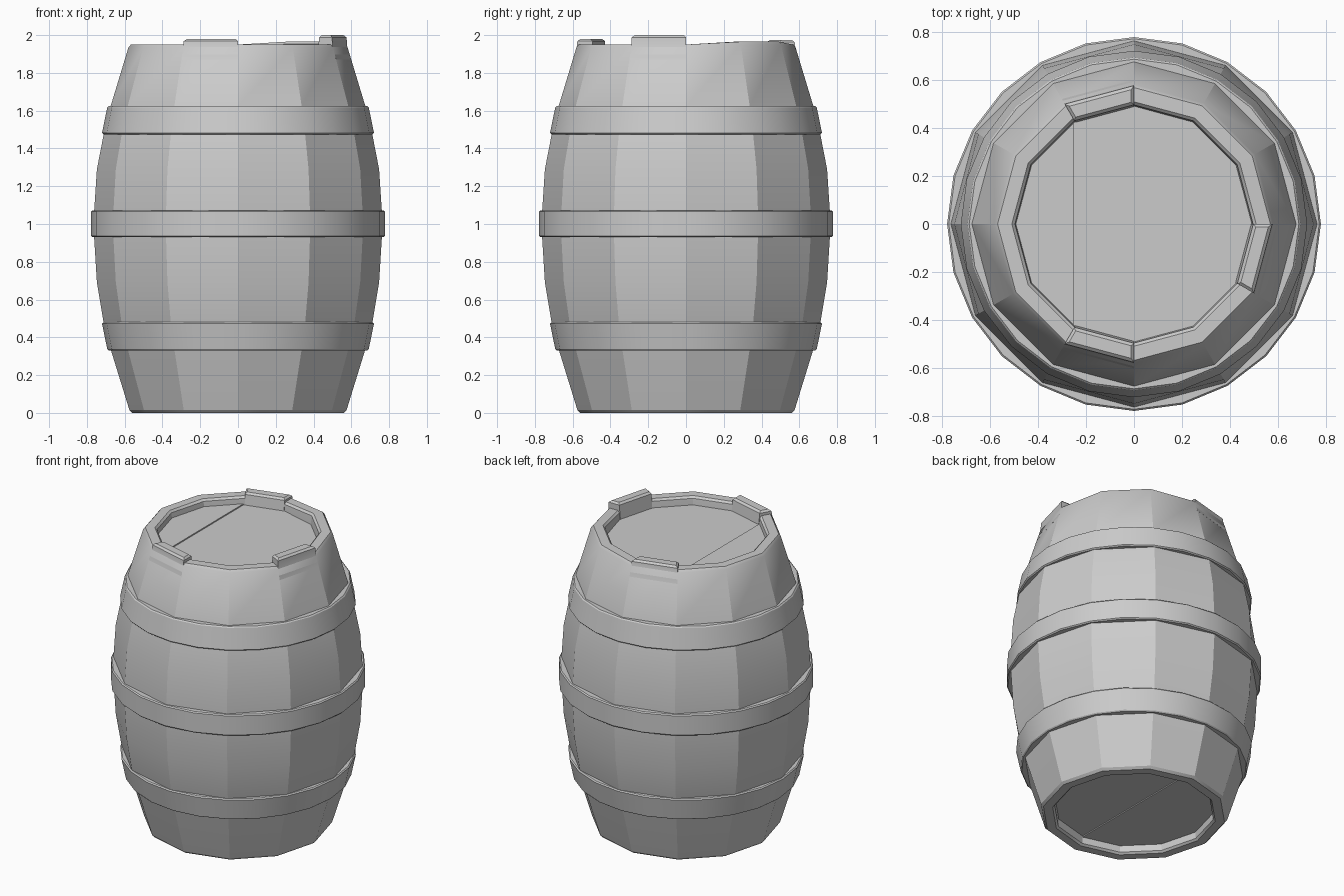
import bpy, bmesh, math
from math import sin, cos, radians, pi

if "Cube" in bpy.data.objects:
    bpy.data.objects.remove(bpy.data.objects["Cube"])

grey = bpy.data.materials.new("plain grey")
grey.diffuse_color = (0.6, 0.6, 0.6, 1)
grey.use_nodes = True
grey.node_tree.nodes["Principled BSDF"].inputs["Base Color"].default_value = grey.diffuse_color


def finish(bm, name, angle=25):
    bmesh.ops.recalc_face_normals(bm, faces=bm.faces)
    me = bpy.data.meshes.new(name)
    bm.to_mesh(me)
    bm.free()
    ob = bpy.data.objects.new(name, me)
    bpy.context.collection.objects.link(ob)
    me.materials.append(grey)
    bpy.ops.object.select_all(action='DESELECT')
    ob.select_set(True)
    bpy.context.view_layer.objects.active = ob
    bpy.ops.object.shade_smooth_by_angle(angle=radians(angle))
    return ob


def lathe(profile, sides):
    """Spin a closed (radius, z) profile into a ring."""
    bm = bmesh.new()
    rings = [[bm.verts.new((r * cos(2 * pi * i / sides), r * sin(2 * pi * i / sides), z))
              for r, z in profile] for i in range(sides)]
    n = len(profile)
    for i in range(sides):
        a, b = rings[i], rings[(i + 1) % sides]
        for j in range(n):
            k = (j + 1) % n
            bm.faces.new((a[j], b[j], b[k], a[k]))
    return bm


# Twelve-sided stave wall, hollow, with bevelled rims
wall = [(0.56, 0), (0.575, 0.015), (0.672, 0.33), (0.712, 0.48), (0.747, 0.69),
        (0.766, 1.0), (0.747, 1.29), (0.712, 1.47), (0.674, 1.625),
        (0.58, 1.935), (0.567, 1.95), (0.508, 1.95), (0.495, 1.937),
        (0.485, 1.85), (0.485, 0.1), (0.49, 0.012), (0.503, 0)]
bm = lathe(wall, 12)
# slightly uneven rim toward the back right
for v in bm.verts:
    a = math.degrees(math.atan2(v.co.y, v.co.x))
    if v.co.z > 1.9 and 25 < a < 65:
        v.co.z += 0.015
finish(bm, "barrel_staves")


# Staves that stand proud of the rim
def raised_stave(name, start, top):
    bm = bmesh.new()
    section = [(0.485, 1.87), (0.6, 1.87), (0.578, 1.94), (0.574, top), (0.497, top)]
    ends = []
    for a in (radians(start), radians(start + 30)):
        ends.append([bm.verts.new((r * cos(a), r * sin(a), z)) for r, z in section])
    for j in range(5):
        k = (j + 1) % 5
        bm.faces.new((ends[0][j], ends[0][k], ends[1][k], ends[1][j]))
    bm.faces.new(ends[0])
    bm.faces.new(ends[1])
    bmesh.ops.recalc_face_normals(bm, faces=bm.faces)
    edges = [e for e in bm.edges if all(v.co.z > top - 0.001 for v in e.verts)]
    bmesh.ops.bevel(bm, geom=edges, offset=0.012, segments=1, affect='EDGES')
    finish(bm, name)


raised_stave("raised_stave_front", 240, 1.98)
raised_stave("raised_stave_right", 330, 2.0)
raised_stave("raised_stave_back", 90, 1.975)


# Recessed end boards, split along the corners of the twelve-sided rim
def end_board(name, x0, x1, z0, z1):
    bm = bmesh.new()
    r = 0.505
    pts = [(r * cos(pi * i / 6), r * sin(pi * i / 6)) for i in range(12)]
    pts = [p for p in pts if x0 - 0.01 < p[0] < x1 + 0.01]
    low = [bm.verts.new((x, y, z0)) for x, y in pts]
    high = [bm.verts.new((x, y, z1)) for x, y in pts]
    bm.faces.new(low)
    bm.faces.new(high)
    for i in range(len(pts)):
        j = (i + 1) % len(pts)
        bm.faces.new((low[i], low[j], high[j], high[i]))
    finish(bm, name)


end_board("lid_board_left", -0.51, -0.2525, 1.85, 1.903)
end_board("lid_board_main", -0.2525, 0.51, 1.85, 1.895)
end_board("base_board_left", -0.51, 0, 0.055, 0.11)
end_board("base_board_right", 0, 0.51, 0.062, 0.11)

# Twenty-four-sided hoops with small bevelled edges
hoops = {"hoop_lower": (0.33, 0.692, 0.48, 0.72),
         "hoop_middle": (0.93, 0.777, 1.072, 0.777),
         "hoop_upper": (1.475, 0.72, 1.625, 0.692)}
for name, (z0, r0, z1, r1) in hoops.items():
    c = 0.007
    finish(lathe([(r0 - 0.09, z0), (r0 - c, z0), (r0, z0 + c),
                  (r1, z1 - c), (r1 - c, z1), (r1 - 0.09, z1)], 24), name)
